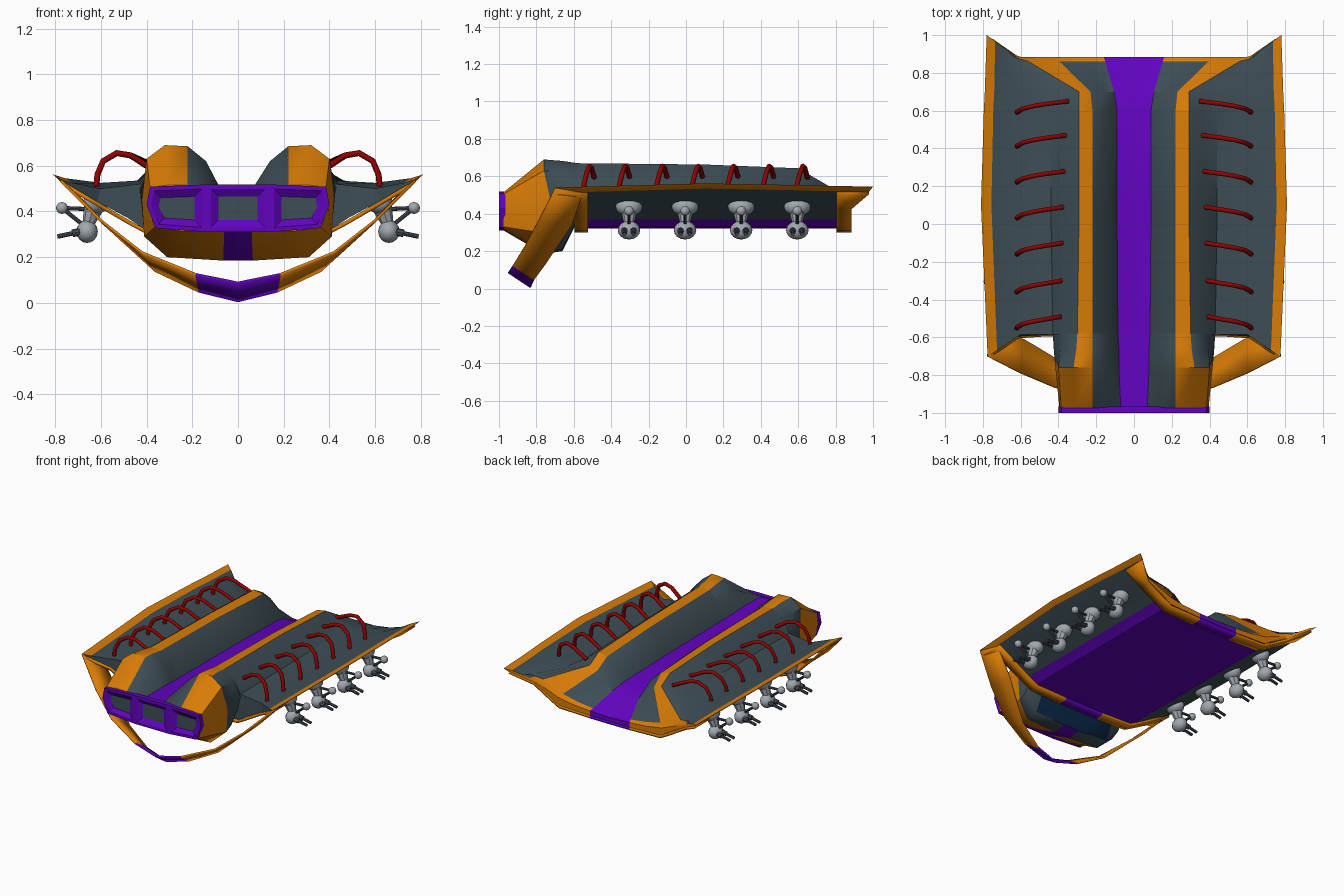
import bpy, bmesh, math
from mathutils import Vector

if "Cube" in bpy.data.objects:
    bpy.data.objects.remove(bpy.data.objects["Cube"])

MATS = {}
for name, col in {
    "slate": (0.047, 0.076, 0.09), "orange": (0.69, 0.2, 0.002),
    "purple": (0.12, 0.001, 0.52), "red": (0.27, 0.001, 0.001),
    "light_grey": (0.36, 0.39, 0.43), "dark_grey": (0.06, 0.075, 0.09),
    "navy": (0.003, 0.02, 0.065)}.items():
    m = bpy.data.materials.new(name)
    m.diffuse_color = (*col, 1)
    m.use_nodes = True
    m.node_tree.nodes["Principled BSDF"].inputs["Base Color"].default_value = m.diffuse_color
    MATS[name] = m


def finish(bm, name, colours, angle=28):
    """Turn a bmesh into a shaded object with the given colour slots."""
    bmesh.ops.recalc_face_normals(bm, faces=bm.faces)
    me = bpy.data.meshes.new(name)
    bm.to_mesh(me)
    bm.free()
    for c in colours:
        me.materials.append(MATS[c])
    ob = bpy.data.objects.new(name, me)
    bpy.context.collection.objects.link(ob)
    bpy.ops.object.select_all(action='DESELECT')
    bpy.context.view_layer.objects.active = ob
    ob.select_set(True)
    bpy.ops.object.shade_smooth_by_angle(angle=math.radians(angle))
    return ob


def loft(name, sections, colours, rule, caps, angle):
    """Skin half sections (starting and ending at x=0), mirrored to both sides.
    caps: (section, colour, half-section indices) for each end face."""
    bm = bmesh.new()
    n = len(sections[0])
    rings = []
    for s in sections:
        full = s + [(-x, y, z) for x, y, z in reversed(s[1:-1])]
        rings.append([bm.verts.new(p) for p in full])
    k = len(rings[0])
    for r in range(len(rings) - 1):
        for i in range(k):
            j = (i + 1) % k
            f = bm.faces.new((rings[r][i], rings[r][j], rings[r + 1][j], rings[r + 1][i]))
            seg = i if i < n - 1 else 2 * (n - 1) - 1 - i
            f.material_index = colours.index(rule(r, seg))
    for r, c, ids in caps:
        for side in (ids, [(k - i) % k for i in ids]):
            bm.faces.new([rings[r][i] for i in side]).material_index = colours.index(c)
    return finish(bm, name, colours, angle)


def band(name, a, b, thick, purple_x):
    """Thin strap between two half edges, mirrored; purple in the middle."""
    bm = bmesh.new()
    mir = lambda e: e + [(-x, y, z) for x, y, z in reversed(e[:-1])]
    va, vb = [[bm.verts.new(p) for p in mir(e)] for e in (a, b)]
    for i in range(len(va) - 1):
        f = bm.faces.new((va[i], va[i + 1], vb[i + 1], vb[i]))
        f.material_index = int(abs(f.calc_center_median().x) < purple_x)
    ob = finish(bm, name, ["orange", "purple"], 8)
    sol = ob.modifiers.new("thickness", 'SOLIDIFY')
    sol.thickness, sol.offset = thick, 0
    return ob


def sweep(x, y):
    """Wing tips reach past the hull at the rear and the front."""
    if y > .87:
        return y + max(0, x - .62) / .16 * .115
    return y - max(0, x - .6) / .17 * .115 if y < -.58 else y


C3 = ["slate", "orange", "purple", "navy"]

# Nose with chin
nose_xz = [
    (-.975, [(0, .51), (.07, .51), (.14, .515), (.22, .515), (.31, .515), (.385, .505),
             (.395, .43), (.365, .33), (.25, .315), (.06, .31), (0, .31)]),
    (-.76, [(0, .5), (.08, .505), (.14, .62), (.22, .685), (.32, .69), (.4, .63),
            (.42, .45), (.41, .29), (.31, .2), (.065, .185), (0, .185)]),
    (-.66, [(0, .495), (.08, .5), (.14, .615), (.22, .677), (.305, .682), (.39, .62),
            (.425, .48), (.41, .32), (.31, .21), (.065, .2), (0, .2)]),
    (-.58, [(0, .49), (.085, .495), (.14, .6), (.22, .665), (.3, .67), (.38, .61),
            (.43, .5), (.41, .42), (.31, .37), (.065, .36), (0, .36)])]


def nose_rule(row, seg):
    if seg == 0 or (seg == 9 and row < 2):
        return "purple"
    if seg == 3 or (row == 0 and seg > 3):
        return "orange"
    return "navy" if row == 2 and seg >= 8 else "slate"


loft("nose", [[(x, y + (.04 if y == -.76 and 5 < i < 8 else 0), z) for i, (x, z) in enumerate(s)]
              for y, s in nose_xz], C3, nose_rule,
     [(0, "orange", range(11)), (3, "slate", range(11))], 42)

# Hull with twin humps, wings and belly
hull_xz = [
    (-.585, [(0, .49), (.085, .495), (.14, .6), (.22, .665), (.3, .67), (.38, .61),
             (.43, .52), (.6, .5), (.725, .525), (.775, .54)]),
    (.1, [(0, .48), (.09, .485), (.14, .59), (.22, .655), (.29, .663), (.37, .605),
          (.44, .535), (.6, .525), (.755, .545), (.81, .562)]),
    (.6, [(0, .47), (.09, .475), (.14, .56), (.22, .63), (.29, .643), (.36, .595),
          (.44, .535), (.6, .525), (.745, .54), (.795, .553)]),
    (.7, [(0, .44), (.105, .445), (.16, .5), (.23, .56), (.29, .585), (.39, .55),
          (.48, .525), (.62, .523), (.74, .537), (.79, .55)]),
    (.885, [(0, .35), (.16, .355), (.3, .365), (.42, .385), (.6, .455), (.64, .475),
            (.67, .495), (.7, .51), (.735, .53), (.78, .545)])]
sections = []
for y, top in hull_xz:
    xr, zr = top[-1]
    under = [(xr - .03, zr - .028), (.615, .443), (.48, .37), (.42, .33), (.16, .32), (0, .32)]
    sections.append([(x, sweep(x, y), z) for x, z in top + under])
edge = [tuple(Vector(p).lerp(Vector(q), .87)) for p, q in zip(sections[-2], sections[-1])]
sections.insert(-1, edge)


def hull_rule(row, seg):
    if seg == 0 or seg >= 12:
        return "purple"
    if seg in (3, 8, 9) or (row == 4 and (1 <= seg <= 4 or seg > 8)):
        return "orange"
    return "slate"


loft("hull", sections, C3, hull_rule,
     [(0, "slate", (0, 1, 2, 3, 4, 5, 6, 12, 13, 14, 15)), (0, "slate", (6, 7, 11, 12)),
      (0, "slate", (7, 8, 9, 10, 11)),
      (5, "purple", (0, 1, 14, 15)), (5, "orange", (1, 2, 3, 13, 14)),
      (5, "orange", (3, 4, 11, 12, 13)), (5, "orange", (4, 5, 6, 7, 8, 9, 10, 11))], 30)

# Belly frames at both ends
rib = [(.75, .512), (.615, .432), (.47, .348), (.41, .316), (.16, .309), (0, .308)]
for name, y0, y1 in (("front_belly_frame", -.525, -.595), ("rear_belly_frame", .805, .885)):
    band(name, [(x, y0, z) for x, z in rib], [(x, sweep(x, y1), z) for x, z in rib], .018, .15)

# Hoop under the nose
band("nose_hoop",
     [(.775, -.7, .535), (.6, -.79, .36), (.42, -.865, .22), (.185, -.925, .125), (0, -.95, .088)],
     [(.745, -.55, .515), (.585, -.61, .345), (.36, -.745, .14), (.17, -.81, .05), (0, -.83, .008)],
     .012, .15)

# Three framed windows with recessed panes
bm = bmesh.new()
side = [(.138, .31), (.36, .327), (.4, .43), (.385, .508), (.138, .518)]
mid = [(-.138, .31), (.138, .31), (.138, .518), (-.138, .518)]
for poly in (side, mid, [(-x, z) for x, z in reversed(side)]):
    xs, zs = [p[0] for p in poly], [p[1] for p in poly]
    cx, cz = (min(xs) + max(xs)) / 2, (min(zs) + max(zs)) / 2
    hx, hz = max(xs) - cx, max(zs) - cz
    rings = [[bm.verts.new((cx + (x - cx) * (hx - d) / hx, y, cz + (z - cz) * (hz - d) / hz))
              for x, z in poly] for d, y in ((0, -.965), (0, -1), (.02, -1), (.053, -.978))]
    for a, b in zip(rings, rings[1:]):
        for i in range(len(a)):
            j = (i + 1) % len(a)
            bm.faces.new((a[i], a[j], b[j], b[i]))
    bm.faces.new(rings[-1]).material_index = 1
    bm.faces.new(rings[0])
finish(bm, "window_frames", ["purple", "slate"])


def rod(bm, p, q, r, mat=0, r2=None):
    p, q = Vector(p), Vector(q)
    d = q - p
    mx = d.to_track_quat('Z', 'Y').to_matrix().to_4x4()
    mx.translation = (p + q) / 2
    g = bmesh.ops.create_cone(bm, cap_ends=True, segments=8, radius1=r, radius2=r2 or r,
                              depth=d.length, matrix=mx)
    for f in {f for v in g["verts"] for f in v.link_faces}:
        f.material_index = mat


def ball(bm, c, size):
    g = bmesh.ops.create_uvsphere(bm, u_segments=12, v_segments=8, radius=1)
    for v in g["verts"]:
        v.co = v.co * Vector(size) + Vector(c)


# Red cables from humps to wings
for k, y in enumerate((-.55, -.36, -.16, .03, .22, .41, .59)):
    cu = bpy.data.curves.new("cable", 'CURVE')
    cu.dimensions, cu.bevel_depth, cu.bevel_resolution = '3D', .0135, 1
    cu.use_fill_caps = True
    path = [(.62, y, .51), (.615, y + .005, .56), (.59, y + .02, .62), (.53, y + .035, .655),
            (.47, y + .045, .645), (.385 - .006 * k, y + .06, .59)]
    sp = cu.splines.new('POLY')
    sp.points.add(len(path) - 1)
    for pt, p in zip(sp.points, path):
        pt.co = (*p, 1)
    cu.materials.append(MATS["red"])
    ob = bpy.data.objects.new("cable_%d" % (k + 1), cu)
    bpy.context.collection.objects.link(ob)
    bpy.ops.object.select_all(action='DESELECT')
    bpy.context.view_layer.objects.active = ob
    ob.select_set(True)
    bpy.ops.object.convert(target='MESH')
    bpy.context.object.modifiers.new("mirror", 'MIRROR')

# Gun turrets under the wings
for k in range(4):
    y = -.305 + .3 * k
    bm = bmesh.new()
    ball(bm, (.622, y, .437), (.055, .072, .05))
    ball(bm, (.66, y, .312), (.047, .06, .05))
    ball(bm, (.77, y, .415), (.026, .026, .026))
    rod(bm, (.63, y, .42), (.66, y, .33), .045, 0, .022)
    rod(bm, (.77, y, .415), (.65, y, .41), .009, 1)
    rod(bm, (.77, y, .415), (.67, y, .335), .009, 1)
    for s in (-1, 1):
        rod(bm, (.67, y + .024 * s, .315), (.725, y + .024 * s, .304), .017, 1)
        rod(bm, (.72, y + .024 * s, .305), (.79, y + .024 * s, .29), .01, 1)
    finish(bm, "turret_%d" % (k + 1), ["light_grey", "dark_grey"], 40).modifiers.new("mirror", 'MIRROR')
